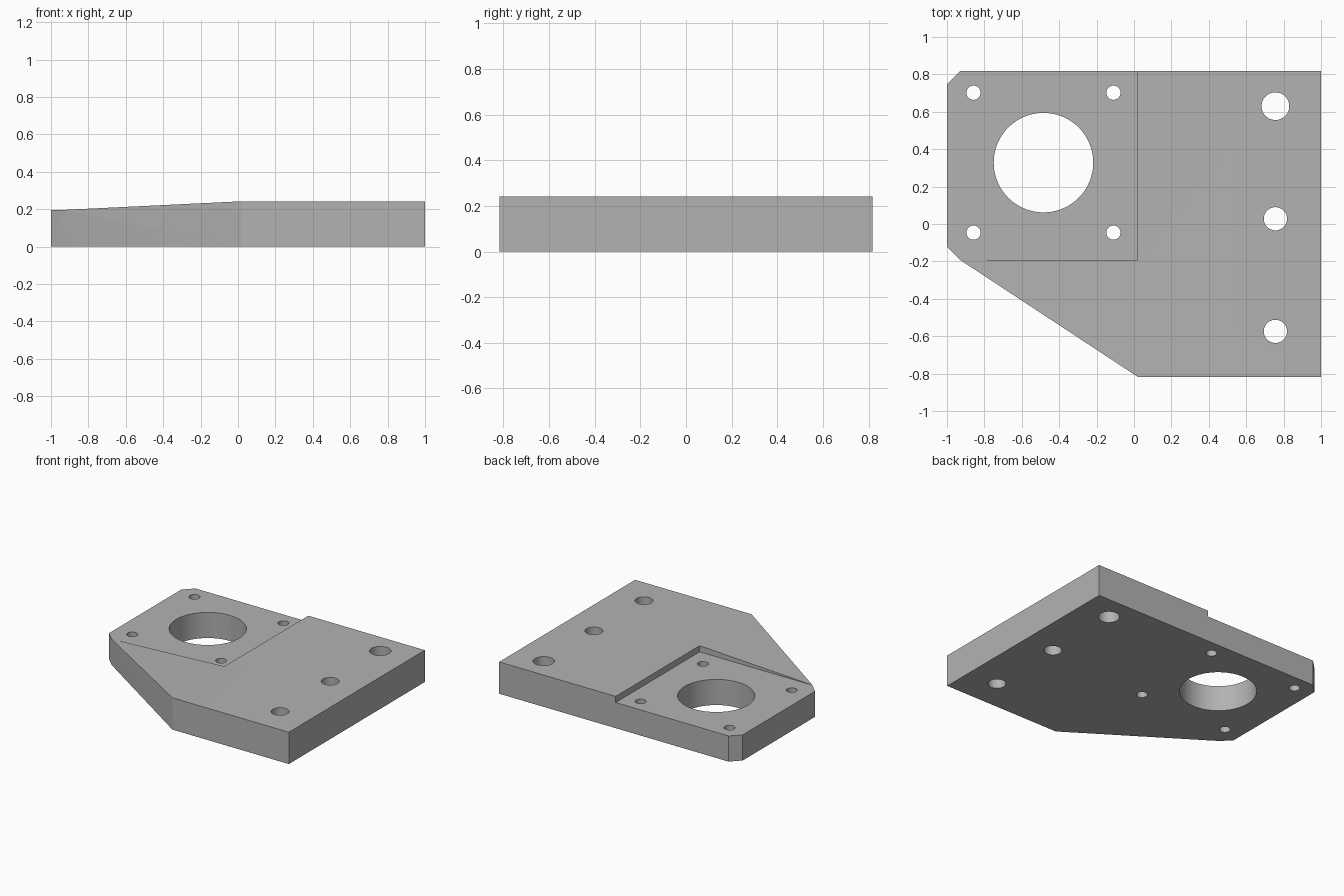
import bpy, bmesh, math
from mathutils import Vector

cube = bpy.data.objects.get("Cube")
if cube:
    bpy.data.objects.remove(cube, do_unlink=True)

TOP, FLOOR = 0.242, 0.195      # full plate height, recess floor height
STEP_X, STEP_Y = 0.02, -0.192  # recess walls
HALF = 0.817

grey = bpy.data.materials.new("grey metal")
grey.use_nodes = True
color = (0.45, 0.45, 0.45, 1)
grey.diffuse_color = color
grey.node_tree.nodes["Principled BSDF"].inputs["Base Color"].default_value = color


def prism(name, points, depth):
    """Solid made by sweeping a planar 3D profile along a vector."""
    bm = bmesh.new()
    face = bm.faces.new([bm.verts.new(p) for p in points])
    swept = bmesh.ops.extrude_face_region(bm, geom=[face])["geom"]
    verts = [v for v in swept if isinstance(v, bmesh.types.BMVert)]
    bmesh.ops.translate(bm, verts=verts, vec=Vector(depth))
    bmesh.ops.recalc_face_normals(bm, faces=bm.faces)
    mesh = bpy.data.meshes.new(name)
    bm.to_mesh(mesh)
    bm.free()
    obj = bpy.data.objects.new(name, mesh)
    bpy.context.collection.objects.link(obj)
    mesh.materials.append(grey)
    return obj


def cut(target, cutter):
    """Subtract the cutter and remove it."""
    mod = target.modifiers.new("cut", 'BOOLEAN')
    mod.operation = 'DIFFERENCE'
    mod.solver = 'EXACT'
    mod.object = cutter
    bpy.context.view_layer.objects.active = target
    bpy.ops.object.modifier_apply(modifier=mod.name)
    bpy.data.objects.remove(cutter, do_unlink=True)


def drill(target, x, y, radius, sides=48):
    ring = [(x + radius * math.cos(math.tau * i / sides),
             y + radius * math.sin(math.tau * i / sides), -0.1) for i in range(sides)]
    cut(target, prism("hole_cutter", ring, (0, 0, 0.6)))


# Plate outline with clipped corners and a diagonal front edge
outline = [(-1, 0.747), (-0.93, HALF), (1, HALF), (1, -HALF),
           (STEP_X, -HALF), (-0.93, STEP_Y), (-1, -0.122)]
plate = prism("mounting_plate", [(x, y, 0) for x, y in outline], (0, 0, TOP))

# Flat recess around the large bore
recess = [(-1.2, STEP_Y), (STEP_X, STEP_Y), (STEP_X, 1), (-1.2, 1)]
cut(plate, prism("recess_cutter", [(x, y, FLOOR) for x, y in recess], (0, 0, 0.3)))

# Gentle slope over the diagonal side, running down to the recess floor
low = FLOOR + 0.0005
slope = [(-0.94, low), (STEP_X, TOP), (2 * STEP_X + 0.94, 2 * TOP - low), (-0.94, 0.5)]
cut(plate, prism("slope_cutter", [(x, -1, z) for x, z in slope], (0, STEP_Y + 1.001, 0)))

# Large bore with four screw holes around it
drill(plate, -0.484, 0.328, 0.266, 96)
for dx in (-0.374, 0.374):
    for dy in (-0.374, 0.374):
        drill(plate, -0.484 + dx, 0.328 + dy, 0.038)

# Row of fixing holes along the left side
for y, radius in ((0.63, 0.074), (0.028, 0.062), (-0.574, 0.062)):
    drill(plate, 0.756, y, radius)

# Smooth bore walls, sharp edges elsewhere
bpy.ops.object.select_all(action='DESELECT')
plate.select_set(True)
bpy.context.view_layer.objects.active = plate
bpy.ops.object.shade_smooth_by_angle(angle=math.radians(20))
